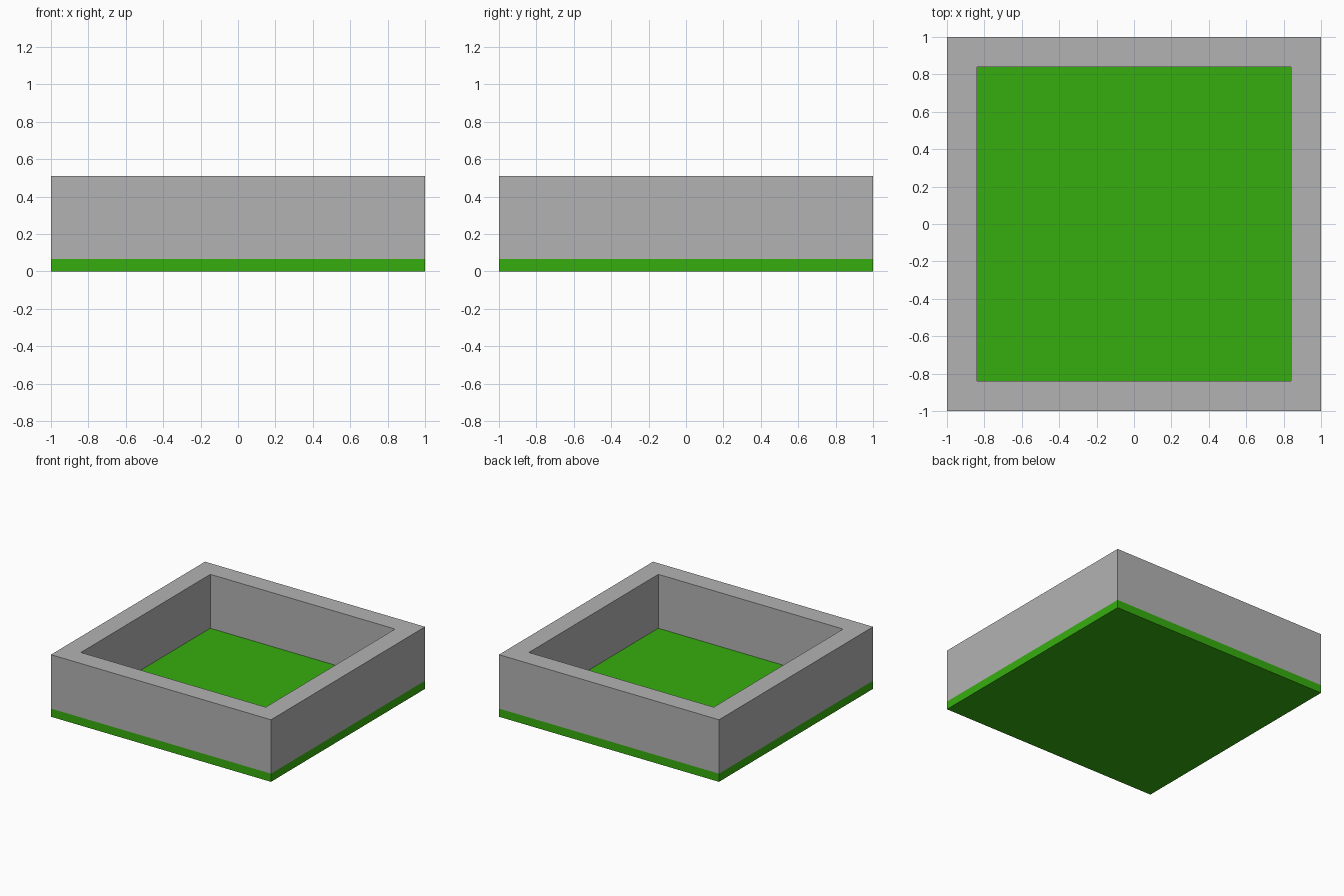
import bpy, bmesh

if "Cube" in bpy.data.objects:
    bpy.data.objects.remove(bpy.data.objects["Cube"])

HALF, INNER = 1.0, 0.84      # outer and inner half widths
FLOOR, TOP = 0.067, 0.51     # slab thickness, rim height


def material(name, rgb):
    m = bpy.data.materials.new(name)
    m.diffuse_color = (*rgb, 1.0)
    m.use_nodes = True
    m.node_tree.nodes["Principled BSDF"].inputs["Base Color"].default_value = m.diffuse_color
    return m


def finish(bm, name, mat):
    bmesh.ops.recalc_face_normals(bm, faces=bm.faces)
    me = bpy.data.meshes.new(name)
    bm.to_mesh(me)
    bm.free()
    me.materials.append(mat)
    bpy.context.collection.objects.link(bpy.data.objects.new(name, me))


def square(bm, h, z):
    return [bm.verts.new((sx * h, sy * h, z))
            for sx, sy in ((-1, -1), (1, -1), (1, 1), (-1, 1))]


def bridge(bm, a, b):
    for i in range(4):
        j = (i + 1) % 4
        bm.faces.new((a[i], a[j], b[j], b[i]))


green = material("green", (0.037, 0.423, 0.0044))
grey = material("grey", (0.45, 0.45, 0.45))

# Floor slab
bm = bmesh.new()
low, high = square(bm, HALF, 0), square(bm, HALF, FLOOR)
bridge(bm, low, high)
bm.faces.new(low)
bm.faces.new(high)
finish(bm, "floor_slab", green)

# Square wall frame: closed loop of four rings
bm = bmesh.new()
rings = [square(bm, h, z) for h, z in
         ((HALF, FLOOR), (HALF, TOP), (INNER, TOP), (INNER, FLOOR))]
for k in range(4):
    bridge(bm, rings[k], rings[(k + 1) % 4])
finish(bm, "wall_frame", grey)
